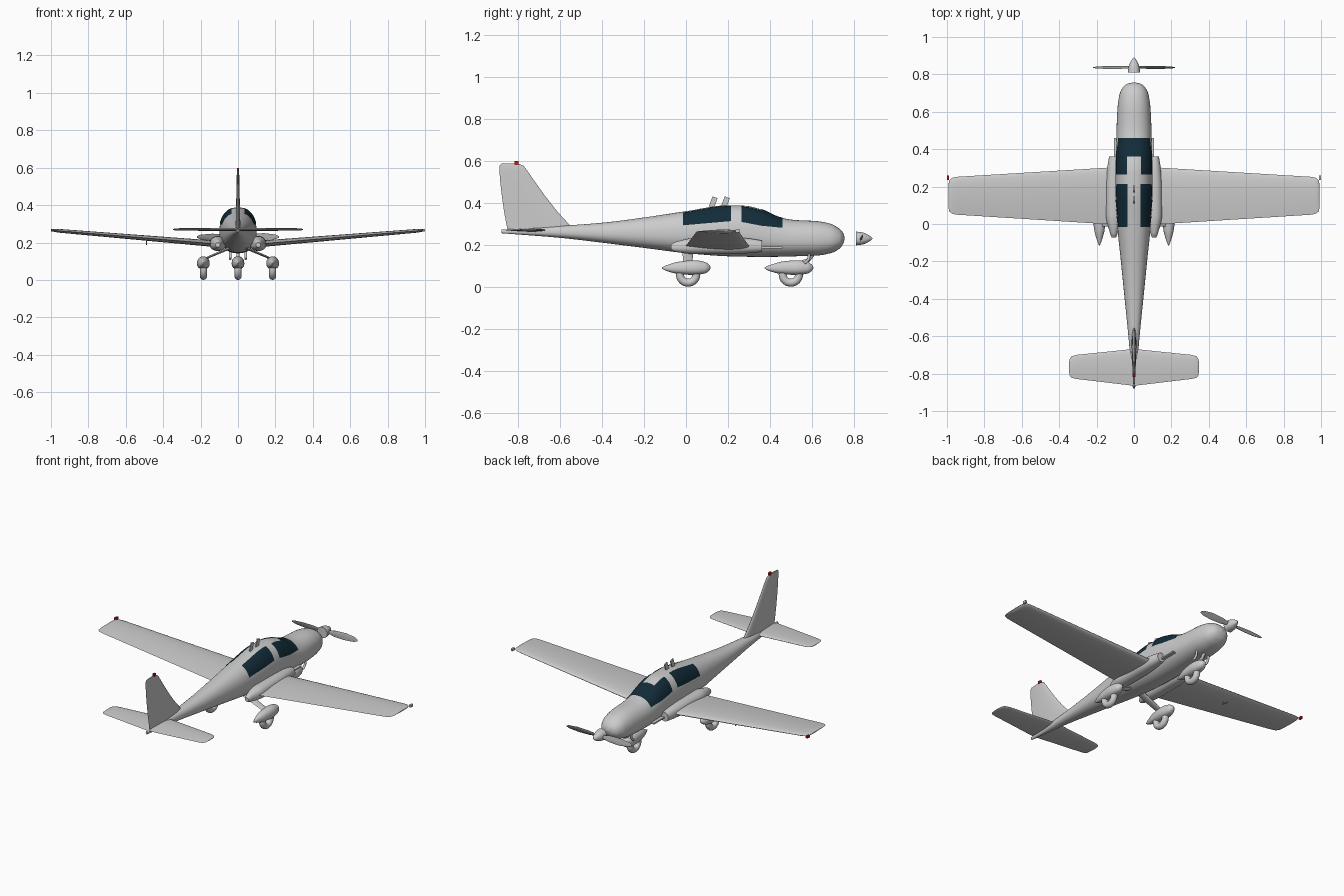
import bpy, bmesh, math
from mathutils import Vector

if "Cube" in bpy.data.objects:
    bpy.data.objects.remove(bpy.data.objects["Cube"])


def material(name, color):
    m = bpy.data.materials.new(name)
    m.use_nodes = True
    m.diffuse_color = (*color, 1)
    m.node_tree.nodes["Principled BSDF"].inputs["Base Color"].default_value = (*color, 1)
    return m


PAINT = material("light_grey_paint", (0.6, 0.6, 0.6))
GLASS = material("dark_teal_glass", (0.006, 0.025, 0.04))
RED = material("red_lamp", (0.5, 0.01, 0.01))
BLADE = material("blade_grey", (0.35, 0.35, 0.35))


def finish(obj, mat, angle=40):
    obj.data.materials.append(mat)
    bpy.ops.object.select_all(action="DESELECT")
    obj.select_set(True)
    bpy.context.view_layer.objects.active = obj
    bpy.ops.object.shade_smooth_by_angle(angle=math.radians(angle))
    return obj


def skin(name, rings, mat, closed=True):
    """Bridge equal-length rings of points into one surface."""
    bm = bmesh.new()
    rows = [[bm.verts.new(p) for p in ring] for ring in rings]
    n = len(rows[0])
    for a, b in zip(rows, rows[1:]):
        for i in range(n if closed else n - 1):
            j = (i + 1) % n
            bm.faces.new((a[i], a[j], b[j], b[i]))
    if closed:
        bm.faces.new(rows[0])
        bm.faces.new(rows[-1])
    bmesh.ops.recalc_face_normals(bm, faces=bm.faces)
    mesh = bpy.data.meshes.new(name)
    bm.to_mesh(mesh)
    bm.free()
    obj = bpy.data.objects.new(name, mesh)
    bpy.context.collection.objects.link(obj)
    return finish(obj, mat)


def section(stations, y):
    """Monotone smooth interpolation of half width, bottom and top at y."""
    last = len(stations) - 1
    k = max(i for i in range(last) if stations[i][0] <= y + 1e-6)

    def slope(i, c):
        a, b = stations[i], stations[i + 1]
        return (b[c] - a[c]) / (b[0] - a[0])

    def tangent(i, c):
        if i in (0, last):
            return slope(min(i, last - 1), c)
        l, r = slope(i - 1, c), slope(i, c)
        return 2 * l * r / (l + r) if l * r > 0 else 0

    a, b = stations[k], stations[k + 1]
    h = b[0] - a[0]
    t = (y - a[0]) / h
    return [a[c] * (1 + 2 * t) * (1 - t) ** 2 + b[c] * t * t * (3 - 2 * t)
            + h * t * (1 - t) * (tangent(k, c) * (1 - t) - tangent(k + 1, c) * t)
            for c in (1, 2, 3)]


POWER, WAIST = 0.9, 0.45


def hull_point(sec, y, a, cx=0, grow=0):
    w, zb, zt = sec
    zm = zb + WAIST * (zt - zb)
    h = zt - zm if math.sin(a) > 0 else zm - zb
    x, z = [math.copysign(abs(v) ** POWER, v) for v in (math.cos(a), math.sin(a))]
    return (cx + (w + grow) * x, y, zm + (h + grow) * z)


def hull(name, stations, mat=PAINT, cx=0, segs=40, steps=5):
    ys = [a[0] + (b[0] - a[0]) * i / steps
          for a, b in zip(stations, stations[1:]) for i in range(steps)]
    ys.append(stations[-1][0])
    rings = [[hull_point(section(stations, y), y, 2 * math.pi * i / segs, cx)
              for i in range(segs)] for y in ys]
    return skin(name, rings, mat)


def foil(name, sections, place, mat=PAINT):
    """Loft airfoils given as span, leading edge, trailing edge, height, thickness."""
    rings = []
    for s, le, te, h, t in sections:
        ring = []
        for i in range(24):
            a = 2 * math.pi * i / 24
            f = (1 - math.cos(a)) / 2
            d = math.copysign(1.3 * t * math.sqrt(f) * (1 - f), math.sin(a))
            ring.append(place(s, le + (te - le) * f, h + d))
        rings.append(ring)
    return skin(name, rings, mat)


def rod(name, points, radius):
    curve = bpy.data.curves.new(name, "CURVE")
    curve.dimensions = "3D"
    curve.bevel_depth, curve.use_fill_caps = radius, True
    line = curve.splines.new("POLY")
    line.points.add(len(points) - 1)
    for p, co in zip(line.points, points):
        p.co = (*co, 1)
    obj = bpy.data.objects.new(name, curve)
    bpy.context.collection.objects.link(obj)
    curve.materials.append(PAINT)


def box(name, at, size, mat=PAINT, tilt=0):
    bpy.ops.mesh.primitive_cube_add(size=1, location=at, rotation=(tilt, 0, 0))
    obj = bpy.context.object
    obj.name, obj.scale = name, size
    finish(obj, mat)


# Fuselage: y, half width, bottom, top
BODY = [(-.88, .006, .255, .272), (-.6, .03, .233, .29), (-.4, .05, .21, .305),
        (-.2, .07, .185, .33), (0, .09, .16, .36), (.2, .1, .145, .388),
        (.28, .1, .143, .386), (.36, .098, .142, .368), (.45, .095, .143, .33),
        (.52, .093, .145, .318), (.62, .088, .148, .313), (.69, .078, .16, .3),
        (.73, .06, .18, .278), (.75, .035, .205, .255), (.757, .004, .228, .235)]
hull("fuselage", BODY)


# Windows: thin panes following the fuselage from a sill height to an inner x
def window(name, side, y0, y1, sill0, sill1, inner):
    rings = []
    for i in range(17):
        y = y0 + (y1 - y0) * i / 16
        sec = section(BODY, y)
        w, zb, zt = sec
        zm = zb + WAIST * (zt - zb)
        sill = sill0 + (sill1 - sill0) * i / 16
        low = math.asin(((sill - zm) / (zt - zm)) ** (1 / POWER))
        high = math.acos((inner / w) ** (1 / POWER))
        ring = [hull_point(sec, y, low + (high - low) * j / 14, 0, .002) for j in range(15)]
        rings.append([(side * x, yy, z) for x, yy, z in ring])
    pane = skin(name, rings, GLASS, closed=False)
    if (pane.data.polygons[0].normal.x > 0) != (side > 0):
        pane.data.flip_normals()


# Spinner
hull("spinner", [(.81, .033, .197, .263), (.84, .029, .201, .259),
                 (.87, .017, .213, .247), (.89, .002, .228, .232)])

POD = [(-.125, .002, .086, .092), (-.1, .012, .074, .103), (-.04, .028, .06, .12),
       (.03, .034, .056, .126), (.08, .026, .063, .118), (.1, .014, .076, .105),
       (.108, .002, .088, .093)]


def wheel(name, x, y):
    bpy.ops.mesh.primitive_torus_add(
        location=(x, y, .058), rotation=(0, math.pi / 2, 0), major_radius=.039,
        minor_radius=.019, major_segments=32, minor_segments=14)
    bpy.context.object.name = name + "_tyre"
    finish(bpy.context.object, PAINT)
    hull(name + "_fairing", [(s[0] + y, *s[1:]) for s in POD], cx=x, segs=24)


# Parts found on both sides
for label, side in (("left", 1), ("right", -1)):
    flat = lambda s, c, h: (side * s, c, h)
    window(label + "_windshield", side, .36, .46, .29, .28, 0)
    window(label + "_front_window", side, .265, .36, .308, .29, .037)
    window(label + "_rear_window", side, -.015, .215, .292, .312, .034)

    foil(label + "_wing", [(.06, .306, -.006, .188, .036), (.95, .252, .05, .262, .02),
                           (.975, .246, .056, .264, .017), (.988, .232, .068, .265, .012),
                           (.992, .21, .09, .265, .004)], flat)
    foil(label + "_tailplane", [(0, -.668, -.865, .27, .017), (.31, -.7, -.828, .27, .013),
                                (.335, -.708, -.822, .27, .011), (.344, -.722, -.81, .27, .007),
                                (.347, -.74, -.79, .27, .003)], flat)
    hull(label + "_wing_root", [(-.072, .012, .175, .2), (-.05, .02, .166, .214),
                                (.05, .043, .155, .233), (.2, .043, .155, .235),
                                (.3, .035, .16, .23), (.362, .025, .166, .22)],
         cx=side * .108, segs=28)
    box(label + "_side_strip", (side * .097, .41, .187), (.02, .1, .008))
    box(label + "_wing_tip_lamp", (side * .994, .247, .266), (.012, .022, .014),
        RED if side < 0 else PAINT)

    # Main gear and exhaust
    foil(label + "_gear_leg", [(.04, .035, -.018, .172, .016),
                               (.185, .03, -.012, .11, .012)], flat)
    wheel(label + "_main_wheel", side * .185, .01)
    rod(label + "_exhaust_pipe", [(side * .042, .59, .17), (side * .042, .585, .13),
                                  (side * .042, .565, .112)], .007)

    # Propeller blade, pitched oppositely on each side
    pitched = lambda s, c, h: (side * s, h + c * .4, .23 + side * c)
    foil(label + "_propeller_blade", [(.025, .008, -.008, .836, .012), (.07, .017, -.016, .836, .009),
                                      (.14, .02, -.017, .836, .006), (.2, .013, -.012, .836, .004),
                                      (.22, .004, -.004, .836, .002)], pitched, BLADE)

# Nose gear
wheel("nose_wheel", 0, .5)
rod("nose_gear_leg", [(0, .61, .16), (0, .585, .128), (0, .54, .112)], .009)

# Fin with swept leading edge
foil("fin", [(.265, -.53, -.85, 0, .026), (.3, -.56, -.857, 0, .025),
             (.36, -.615, -.868, 0, .022), (.43, -.67, -.878, 0, .019),
             (.5, -.72, -.886, 0, .016), (.555, -.758, -.89, 0, .014),
             (.577, -.775, -.89, 0, .012), (.587, -.8, -.88, 0, .007)],
     lambda s, c, h: (h, c, s))
box("fin_lamp", (0, -.808, .59), (.012, .018, .018), RED)

# Roof antennas and pitot tube
for i, y in enumerate((.13, .188)):
    box("roof_antenna_%d" % (i + 1), (0, y, .403), (.006, .026, .05), PAINT, -.35)
rod("pitot_tube", [(-.49, .18, .225), (-.49, .18, .195), (-.49, .225, .19)], .003)
